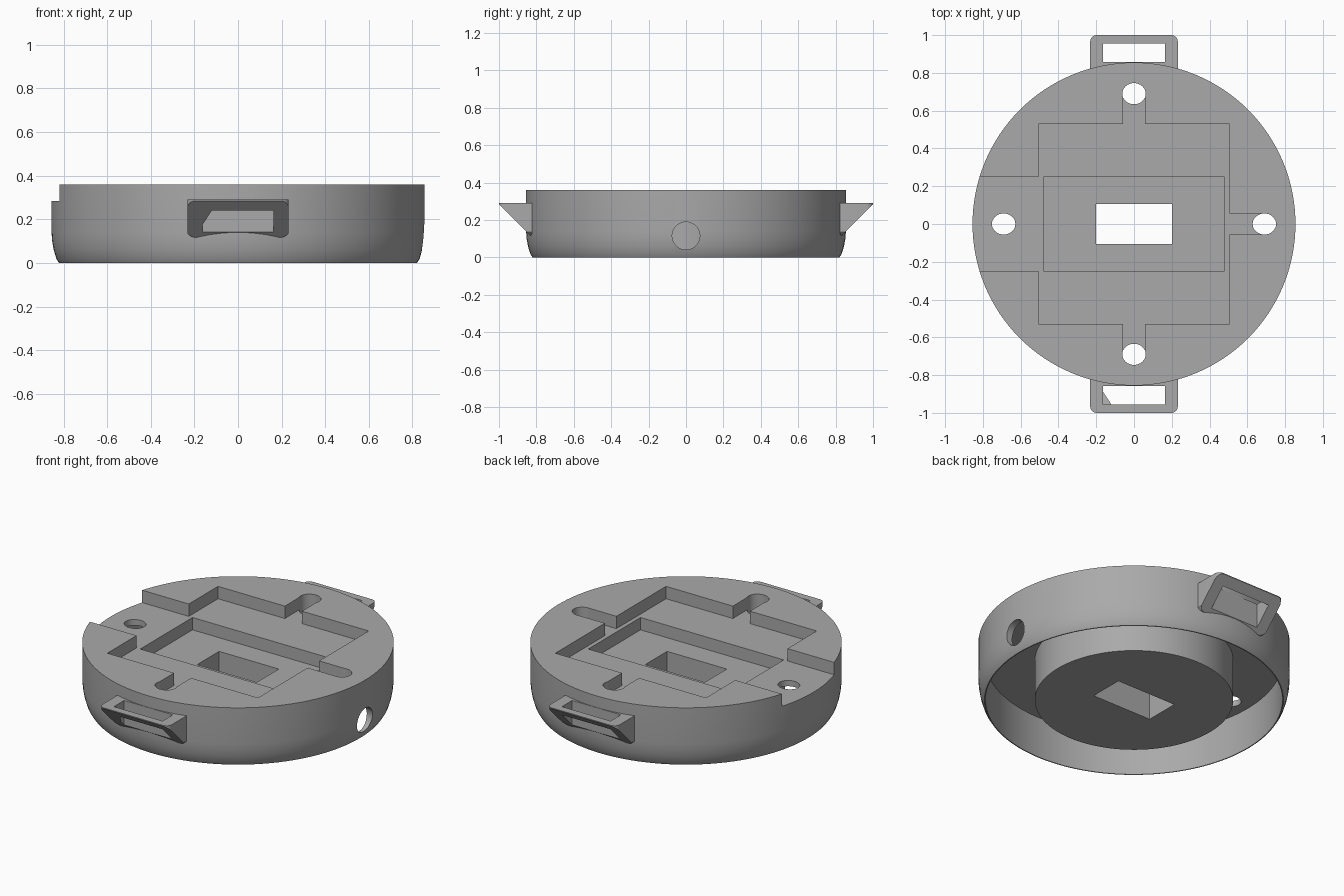
import bpy, bmesh, math
from mathutils import Vector

if "Cube" in bpy.data.objects:
    bpy.data.objects.remove(bpy.data.objects["Cube"], do_unlink=True)

grey = bpy.data.materials.new("plain grey")
grey.use_nodes = True
grey.diffuse_color = (0.4, 0.4, 0.4, 1)
grey.node_tree.nodes["Principled BSDF"].inputs["Base Color"].default_value = (0.4, 0.4, 0.4, 1)


def make_object(name, bm):
    bmesh.ops.recalc_face_normals(bm, faces=bm.faces)
    mesh = bpy.data.meshes.new(name)
    bm.to_mesh(mesh)
    bm.free()
    mesh.materials.append(grey)
    obj = bpy.data.objects.new(name, mesh)
    bpy.context.collection.objects.link(obj)
    return obj


def prism(name, outline, start, sweep):
    """Extrude a closed outline of 3D points along a sweep vector."""
    bm = bmesh.new()
    face = bm.faces.new([bm.verts.new(Vector(p) + Vector(start)) for p in outline])
    made = bmesh.ops.extrude_face_region(bm, geom=[face])["geom"]
    bmesh.ops.translate(bm, vec=sweep, verts=[v for v in made if isinstance(v, bmesh.types.BMVert)])
    return make_object(name, bm)


def box(name, x0, x1, y0, y1, z0, z1):
    outline = [(x0, y0, 0), (x1, y0, 0), (x1, y1, 0), (x0, y1, 0)]
    return prism(name, outline, (0, 0, z0), (0, 0, z1 - z0))


def ellipse(rx, ry, count):
    turns = [2 * math.pi * i / count for i in range(count)]
    return [(rx * math.cos(t), ry * math.sin(t)) for t in turns]


def rod(name, x, y, rx, ry, z0, z1, count=32):
    return prism(name, [(a, b, 0) for a, b in ellipse(rx, ry, count)], (x, y, z0), (0, 0, z1 - z0))


def boolean(obj, cutter, operation="DIFFERENCE"):
    mod = obj.modifiers.new(cutter.name, "BOOLEAN")
    mod.operation, mod.solver, mod.object = operation, "EXACT", cutter
    bpy.context.view_layer.objects.active = obj
    bpy.ops.object.modifier_apply(modifier=mod.name)
    bpy.data.objects.remove(cutter, do_unlink=True)


def smooth(obj):
    bpy.ops.object.select_all(action="DESELECT")
    obj.select_set(True)
    bpy.context.view_layer.objects.active = obj
    bpy.ops.object.shade_smooth_by_angle(angle=math.radians(30))


# Round housing: closed top, hollow underneath, central boss, rounded lower edge
TOP, RADIUS, STEP, FLOOR = 0.36, 0.855, 0.285, 0.21
profile = [(0, 0), (0.545, 0), (0.545, 0.25), (0.815, 0.25), (0.815, 0), (0.821, 0),
           (0.833, 0.02), (0.845, 0.06), (0.852, 0.1), (RADIUS, 0.14), (RADIUS, TOP), (0, TOP)]
bm = bmesh.new()
ring = [bm.verts.new((r, 0, z)) for r, z in profile]
edges = [bm.edges.new(pair) for pair in zip(ring, ring[1:])]
bmesh.ops.spin(bm, geom=ring + edges, axis=(0, 0, 1), cent=(0, 0, 0),
               angle=2 * math.pi, steps=128, use_duplicate=False)
bmesh.ops.remove_doubles(bm, verts=bm.verts, dist=0.0005)
housing = make_object("housing", bm)

# Shallow recess with its side notch and three narrow channels
HOLE = 0.69
for x0, x1, y0, y1 in [(-0.505, 0.505, -0.53, 0.53), (-1, -0.4, -0.25, 0.25),
                       (-0.057, 0.057, -HOLE, HOLE), (0.4, HOLE, -0.055, 0.055)]:
    boolean(housing, box("recess", x0, x1, y0, y1, STEP, 0.5))

# Deep pocket, central window and four screw holes
boolean(housing, box("pocket", -0.48, 0.48, -0.25, 0.25, FLOOR, 0.5))
boolean(housing, box("window", -0.2, 0.2, -0.105, 0.105, -0.1, 0.5))
for x, y in [(HOLE, 0), (-HOLE, 0), (0, HOLE), (0, -HOLE)]:
    boolean(housing, rod("screw_hole", x, y, 0.062, 0.056, 0.1, 0.5))

# Cable hole through the left wall
boolean(housing, prism("cable_hole", [(0, a, b) for a, b in ellipse(0.074, 0.074, 40)],
                       (0.65, 0, 0.115), (0.4, 0, 0)))
smooth(housing)


def rounded_end(half, near, far, radius):
    """Strip outline with two rounded corners at the far end."""
    pts = [(-half, near), (half, near)]
    side = 1 if far > near else -1
    arc = [math.pi / 2 * i / 6 for i in range(7)]
    corner = [(half - radius + radius * math.cos(t),
               far + side * radius * (math.sin(t) - 1)) for t in arc]
    return pts + corner + [(-x, y) for x, y in reversed(corner)]


# Strap loops on the front and back, sloping in to the wall
for name, side in [("front_loop", -1), ("back_loop", 1)]:
    loop = prism(name, [(x, y * side, 0) for x, y in rounded_end(0.232, 0.7, 1, 0.035)],
                 (0, 0, 0.05), (0, 0, STEP + 0.005 - 0.05))
    front = [(x, 0, z) for x, z in rounded_end(0.24, 0.4, 0.117, 0.045)]
    boolean(loop, prism("loop_shape", front, (0, 0.5 * side, 0), (0, side, 0)), "INTERSECT")
    slope = [(0, 0.6 * side, -0.115), (0, 1.1 * side, 0.385), (0, 1.1 * side, -0.115)]
    boolean(loop, prism("loop_slope", slope, (-0.5, 0, 0), (1, 0, 0)))
    y0, y1 = sorted((0.857 * side, 0.955 * side))
    boolean(loop, box("strap_slot", -0.163, 0.163, y0, y1, -0.1, 0.5))
    boolean(loop, rod("loop_trim", 0, 0, 0.845, 0.845, -0.1, 0.5, 128))
    smooth(loop)

# Thin web across one corner of the front loop
web = [(-0.163, -0.89, 0.175), (-0.12, -0.955, 0.24), (-0.163, -0.955, 0.24)]
prism("corner_web", web, (0, 0, 0), (0, 0, 0.004))
